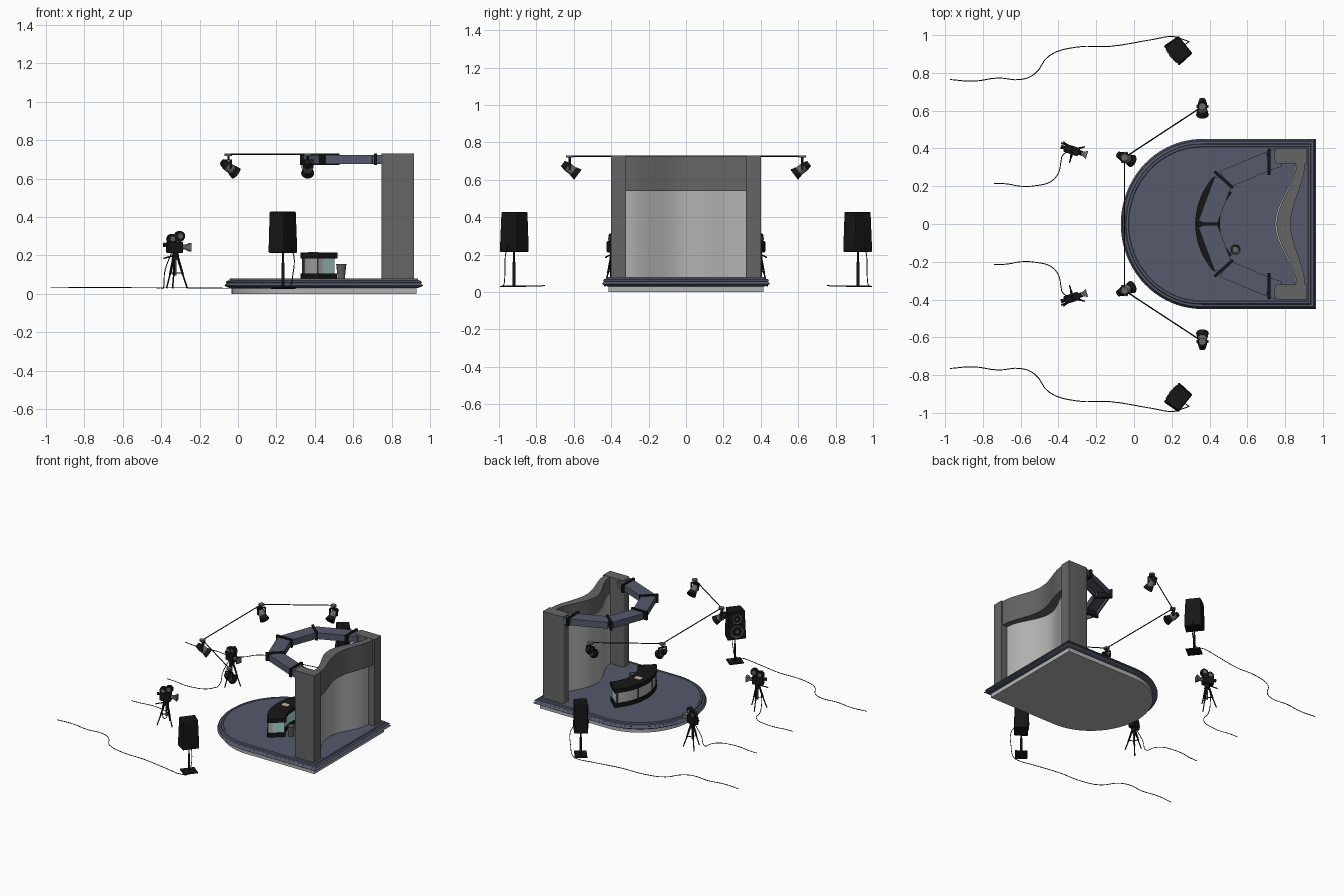
import bpy, bmesh
from math import sin, cos, pi, radians, atan2
from mathutils import Vector, Matrix

if "Cube" in bpy.data.objects:
    bpy.data.objects.remove(bpy.data.objects["Cube"])

def mat(name, r, g, b):
    m = bpy.data.materials.new(name)
    m.diffuse_color = (r, g, b, 1)
    m.use_nodes = True
    m.node_tree.nodes["Principled BSDF"].inputs["Base Color"].default_value = m.diffuse_color
    return m

BLUE = mat("slate_blue", .09, .1, .15)
BLACK = mat("black", .008, .008, .008)
DARK = mat("dark_grey", .13, .13, .13)
LIGHT = mat("light_grey", .45, .45, .45)
TEAL = mat("pale_teal", .42, .68, .68)
TAN = mat("paper_tan", .7, .45, .33)
I = Matrix.Identity(4)

def loft(name, rings, m, M=I, smooth=False, bevel=0):
    """Skin a list of equal-length closed rings and cap both ends."""
    bm = bmesh.new()
    vs = [[bm.verts.new(M @ Vector(p)) for p in r] for r in rings]
    n = len(rings[0])
    for a, b in zip(vs, vs[1:]):
        for i in range(n):
            bm.faces.new((a[i], a[(i+1) % n], b[(i+1) % n], b[i]))
    bm.faces.new(vs[0][::-1])
    bm.faces.new(vs[-1])
    bmesh.ops.recalc_face_normals(bm, faces=bm.faces)
    me = bpy.data.meshes.new(name)
    bm.to_mesh(me)
    bm.free()
    o = bpy.data.objects.new(name, me)
    bpy.context.collection.objects.link(o)
    me.materials.append(m)
    if bevel:
        b = o.modifiers.new("bevel", 'BEVEL')
        b.width, b.segments = bevel, 2
    if smooth:
        bpy.ops.object.select_all(action='DESELECT')
        o.select_set(True)
        bpy.context.view_layer.objects.active = o
        bpy.ops.object.shade_smooth_by_angle(angle=radians(35))
    return o

def prism(name, pts, z0, z1, m, M=I, smooth=False, bevel=0):
    return loft(name, [[(x, y, z) for x, y in pts] for z in (z0, z1)], m, M, smooth, bevel)

def box(name, c, s, m, M=I, bevel=0):
    x, y, z = (v/2 for v in s)
    return prism(name, [(-x, -y), (x, -y), (x, y), (-x, y)], -z, z, m,
                 M @ Matrix.Translation(c), bevel=bevel)

def cyl(name, p, q, r0, r1, m, M=I, n=16):
    p, q = Vector(p), Vector(q)
    R = (q-p).to_track_quat('Z', 'Y').to_matrix().to_4x4()
    ring = lambda r, z: [(r*cos(2*pi*i/n), r*sin(2*pi*i/n), z) for i in range(n)]
    return loft(name, [ring(r0, 0), ring(r1, (q-p).length)], m,
                M @ Matrix.Translation(p) @ R, n > 8)

def cable(name, pts, s, r=.0025):
    cu = bpy.data.curves.new(name, 'CURVE')
    cu.dimensions, cu.bevel_depth, cu.bevel_resolution = '3D', r, 1
    cu.resolution_u, cu.use_fill_caps = 4, True
    sp = cu.splines.new('BEZIER')
    sp.bezier_points.add(len(pts)-1)
    for b, p in zip(sp.bezier_points, pts):
        b.co = (p[0], s*p[1], p[2])
        b.handle_left_type = b.handle_right_type = 'AUTO'
    o = bpy.data.objects.new(name, cu)
    bpy.context.collection.objects.link(o)
    cu.materials.append(BLACK)

# D-shaped stage: plinth plus stepped deck
def outline(d, z):
    arc = [(.36 - (.43-d)*sin(t), (.45-d)*cos(t), z) for t in [pi*i/40 for i in range(41)]]
    return [(.963-d, .45-d, z)] + arc + [(.963-d, d-.45, z)]

loft("stage_plinth", [outline(.035, z) for z in (0, .032)], LIGHT, smooth=True)
steps = [(.03, .03), (.012, .036), (0, .044), (.012, .056), (.006, .06), (.012, .068),
         (.025, .07), (.028, .08), (.04, .08), (.043, .077)]
loft("stage_deck", [outline(*s) for s in steps], BLUE, smooth=True)

# back wall: wavy screen, thick header and two rounded columns
def wave(side, centre, half):
    ys = [-half + 2*half*i/32 for i in range(33)]
    return [(side - (side-centre)*(1+cos(pi*y/half))/2, y) for y in ys]

prism("curved_screen", wave(.855, .747, .325) + wave(.865, .757, .325)[::-1], .076, .6, LIGHT, smooth=True)
prism("wall_header", wave(.86, .755, .325) + wave(.905, .83, .325)[::-1], .54, .728, DARK, smooth=True)
for s in (1, -1):
    def corner(cx, cy, a):
        return [(cx+.02*cos(a+t*pi/8), s*(cy+.02*sin(a+t*pi/8))) for t in range(5)]
    prism("wall_column", corner(.765, .34, pi) + [(.915, s*.32), (.915, s*.4)] + corner(.765, .38, pi/2),
          .076, .73, DARK, smooth=True)

# curved presenter desk
def sector(name, r0, r1, deg, z0, z1, m):
    a = [radians(deg)*(i/12-1) for i in range(25)]
    pts = [(.7-r1*cos(t), r1*sin(t)) for t in a] + [(.7-r0*cos(t), r0*sin(t)) for t in a[::-1]]
    prism(name, pts, z0, z1, m, smooth=True)

sector("desk_base", .25, .375, 42, .077, .105, BLACK)
sector("desk_front_panel", .34, .366, 40, .105, .185, LIGHT)
sector("desk_glass_body", .258, .34, 40, .105, .185, TEAL)
sector("desk_top", .245, .375, 42, .185, .215, BLACK)
for a in (-39, -13, 13, 39):
    t = radians(a)
    cyl("desk_front_rib", (.7-.366*cos(t), .366*sin(t), .105), (.7-.366*cos(t), .366*sin(t), .185), .006, .006, DARK, n=8)
box("desk_paper", (.39, -.03, .216), (.05, .04, .004), TAN, Matrix.Rotation(.1, 4, 'Z'))
loft("waste_bin", [[(.537+r*cos(i*pi/12), -.135+r*sin(i*pi/12), z) for i in range(24)]
                   for r, z in ((.018, .078), (.026, .15), (.028, .155), (.023, .155), (.016, .083))], DARK, smooth=True)

# overhead beam: open-bottomed channel segments and black joint plates
def beam(p, q):
    p, q = Vector(p), Vector(q)
    d = q-p
    M = Matrix.Translation((p.x, p.y, 0)) @ Matrix.Rotation(atan2(d.y, d.x), 4, 'Z')
    sec = [(-.05, .675), (-.05, .722), (.05, .722), (.05, .675), (.042, .675), (.042, .705), (-.042, .705), (-.042, .675)]
    loft("overhead_beam", [[(x, y, z) for y, z in sec] for x in (0, d.length)], BLUE, M)

def plate(x, y, ang, w=.13):
    box("beam_joint", (0, 0, .7), (.016, w, .062), BLACK,
        Matrix.Translation((x, y, 0)) @ Matrix.Rotation(ang, 4, 'Z'))

plate(.388, 0, pi/2)
for s in (1, -1):
    beam((.388, 0), (.475, s*.235))
    beam((.475, s*.235), (.715, s*.335))
    beam((.715, s*.335), (.77, s*.352))
    plate(.475, s*.235, s*radians(48))
    plate(.715, s*.33, 0, .14)

# lighting rig: thin rods and four hanging spotlights
def spot(x, y, aim, s):
    M = Matrix.Diagonal((1, s, 1, 1)) @ Matrix.Translation((x, y, 0)) @ Matrix.Rotation(aim, 4, 'Z')
    d = Vector((.8, 0, -.6))
    c = Vector((.0, 0, .66))
    cyl("spot_mount", (0, 0, .718), (0, 0, .73), .02, .02, DARK, M)
    cyl("spot_stem", (0, 0, .695), (0, 0, .72), .006, .006, BLACK, M, 8)
    box("spot_yoke_top", (0, 0, .697), (.014, .06, .006), BLACK, M)
    for k in (-.029, .029):
        box("spot_yoke_arm", (0, k, .675), (.014, .005, .045), BLACK, M)
    cyl("spot_back", c-d*.045, c-d*.015, .017, .025, BLACK, M)
    cyl("spot_barrel", c-d*.015, c+d*.025, .025, .025, DARK, M)
    cyl("spot_hood", c+d*.025, c+d*.055, .027, .034, BLACK, M)

rod = lambda p, q: cyl("rig_rod", (*p, .726), (*q, .726), .0035, .0035, BLACK, n=8)
rod((-.05, .352), (-.05, -.352))
for s in (1, -1):
    rod((-.05, s*.352), (.362, s*.622))
    spot(-.05, .352, radians(-25), s)
    spot(.362, .622, radians(-90), s)

# film cameras on tripods
for s in (1, -1):
    M = Matrix.Diagonal((1, s, 1, 1)) @ Matrix.Translation((-.325, .39, 0)) @ Matrix.Rotation(radians(-18), 4, 'Z')
    for k in range(3):
        a = k*2*pi/3 + .6
        u = Vector((cos(a), sin(a), 0))
        cyl("tripod_leg", u*.014 + Vector((0, 0, .185)), u*.04 + Vector((0, 0, .1)), .007, .006, BLACK, M, 8)
        cyl("tripod_foot_leg", u*.038 + Vector((0, 0, .105)), u*.064 + Vector((0, 0, .03)), .004, .004, BLACK, M, 8)
        cyl("tripod_brace", (0, 0, .11), u*.037 + Vector((0, 0, .11)), .003, .003, BLACK, M, 6)
    cyl("tripod_column", (0, 0, .095), (0, 0, .2), .006, .006, DARK, M, 8)
    cyl("tripod_head", (0, 0, .18), (0, 0, .212), .02, .016, BLACK, M)
    box("camera_body", (-.005, 0, .242), (.08, .045, .06), BLACK, M, .005)
    cyl("camera_lens", (.03, 0, .243), (.055, 0, .243), .013, .013, DARK, M)
    loft("camera_hood", [[(x, y*r, .243+z*r) for y, z in ((-1, -1), (1, -1), (1, 1), (-1, 1))]
                         for x, r in ((.053, .01), (.08, .022))], DARK, M)
    for x, z in ((-.02, .285), (.022, .3)):
        cyl("film_reel", (x, -.012, z), (x, .012, z), .027, .027, BLACK, M, 20)
        cyl("reel_hub", (x, -.015, z), (x, .015, z), .014, .014, DARK, M, 12)
    cyl("camera_eyepiece", (-.045, 0, .255), (-.065, 0, .255), .008, .012, BLACK, M, 12)
    cyl("pan_handle", (-.01, .01, .2), (-.07, .02, .185), .004, .004, BLACK, M, 8)
    cable("camera_cable", [(-.345, .39, .215), (-.38, .36, .12), (-.387, .33, .035), (-.4, .27, .032), (-.44, .225, .032),
                           (-.52, .203, .032), (-.6, .2, .032), (-.67, .212, .032), (-.74, .215, .032)], s)

# loudspeakers on stands, turned towards the audience
for s in (1, -1):
    M = Matrix.Diagonal((1, s, 1, 1)) @ Matrix.Translation((.235, .92, 0)) @ Matrix.Rotation(radians(218.5), 4, 'Z')
    rect = lambda d, w, z: [(.047, -w, z), (.047, w, z), (-d, w*.9, z), (-d, -w*.9, z)]
    loft("speaker_cabinet", [rect(.048, .066, .213), rect(.048, .066, .25), rect(.045, .058, .428)], BLACK, M, bevel=.006)
    for z, r in ((.275, .045), (.37, .034)):
        cyl("speaker_rim", (.045, 0, z), (.052, 0, z), r, r, DARK, M, 24)
        cyl("speaker_cone", (.05, 0, z), (.053, 0, z), r*.82, r*.8, BLACK, M, 24)
        cyl("speaker_cap", (.05, 0, z), (.056, 0, z), r*.4, r*.25, DARK, M, 16)
    cyl("stand_upper_pole", (0, 0, .12), (0, 0, .215), .005, .005, BLACK, M, 12)
    cyl("stand_lower_pole", (0, 0, .03), (0, 0, .16), .008, .008, BLACK, M, 12)
    box("stand_foot", (0, 0, .031), (.085, .1, .01), BLACK, M)
    cable("speaker_cable", [(.27, .95, .25), (.29, .965, .2), (.285, .968, .1), (.265, .975, .035), (.21, .992, .03),
                            (.1, .977, .03), (-.13, .94, .03), (-.3, .937, .032), (-.45, .89, .032), (-.525, .795, .032),
                            (-.6, .765, .033), (-.72, .773, .033), (-.85, .756, .034), (-.975, .765, .035)], s)
